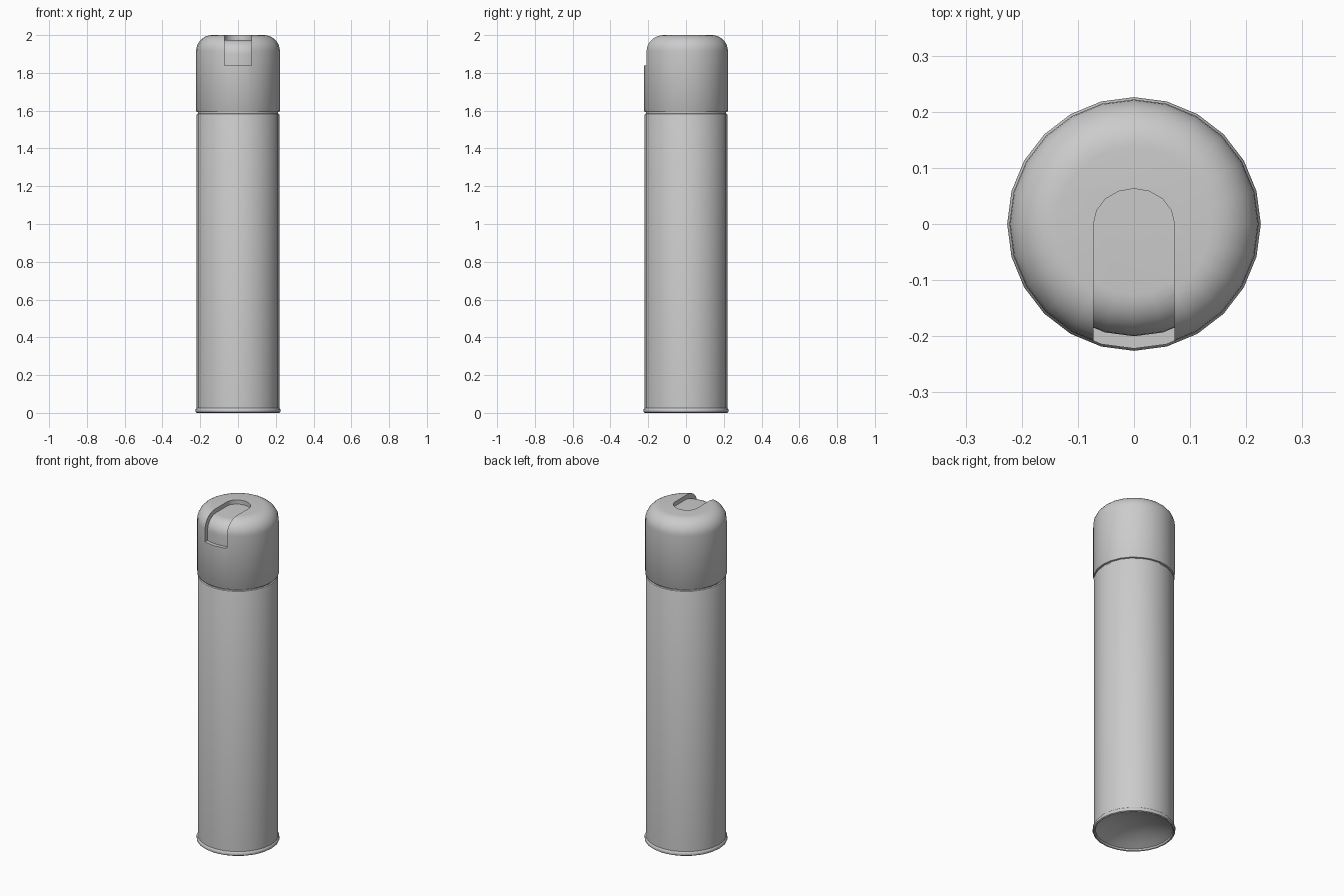
import bpy, bmesh, math

if "Cube" in bpy.data.objects:
    bpy.data.objects.remove(bpy.data.objects["Cube"])

SIDES = 24


def finish(name, bm):
    bmesh.ops.remove_doubles(bm, verts=bm.verts, dist=1e-5)
    bmesh.ops.recalc_face_normals(bm, faces=bm.faces)
    mesh = bpy.data.meshes.new(name)
    bm.to_mesh(mesh)
    bm.free()
    ob = bpy.data.objects.new(name, mesh)
    bpy.context.collection.objects.link(ob)
    return ob


def lathe(name, profile):
    """Revolve an (r, z) profile; open ends are capped flat."""
    bm = bmesh.new()
    rings = []
    for r, z in profile:
        if r == 0:
            rings.append([bm.verts.new((0, 0, z))] * SIDES)
        else:
            rings.append([bm.verts.new((r * math.cos(math.tau * i / SIDES),
                                        r * math.sin(math.tau * i / SIDES), z))
                          for i in range(SIDES)])
    for a, b in zip(rings, rings[1:]):
        for i in range(SIDES):
            j = (i + 1) % SIDES
            bm.faces.new(list(dict.fromkeys((a[i], a[j], b[j], b[i]))))
    for ring in (rings[0], rings[-1]):
        if ring[0] is not ring[1]:
            bm.faces.new(ring)
    return finish(name, bm)


def fillet(r, top, rad, n=8):
    """Quarter-round profile from the side wall to the flat top."""
    return [(r - rad + rad * math.cos(math.pi / 2 * i / n),
             top - rad + rad * math.sin(math.pi / 2 * i / n)) for i in range(n + 1)]


def subtract(target, cutter):
    mod = target.modifiers.new("cut", 'BOOLEAN')
    mod.operation = 'DIFFERENCE'
    mod.solver = 'EXACT'
    mod.object = cutter
    bpy.context.view_layer.objects.active = target
    bpy.ops.object.modifier_apply(modifier=mod.name)
    bpy.data.objects.remove(cutter)


def smooth(ob):
    bpy.ops.object.select_all(action='DESELECT')
    ob.select_set(True)
    bpy.context.view_layer.objects.active = ob
    bpy.ops.object.shade_smooth_by_angle(angle=math.radians(35))


# can body: concave base dome, rolled bottom rim, straight wall, neck under the cap
dome = [(0.21 * i / 6, 0.012 + 0.055 * (1 - (i / 6) ** 2)) for i in range(7)]
body = lathe("can_body", dome + [
    (0.213, 0.003), (0.218, 0.0), (0.224, 0.004), (0.226, 0.012), (0.224, 0.02),
    (0.219, 0.026), (0.219, 1.578), (0.217, 1.583), (0.211, 1.586), (0.211, 1.6)])

# cap with rounded shoulder
cap = lathe("cap", [(0.214, 1.592), (0.219, 1.594), (0.222, 1.599)]
            + fillet(0.222, 2.0, 0.085))

# finger slot: round-ended channel whose floor follows the cap at a constant depth
bm = bmesh.new()
outline = [(0.072 * math.cos(math.pi * i / 8), 0.063 * math.sin(math.pi * i / 8))
           for i in range(9)] + [(-0.072, -0.3), (0.072, -0.3)]
face = bm.faces.new([bm.verts.new((x, y, 1.84)) for x, y in outline])
ext = bmesh.ops.extrude_face_region(bm, geom=[face])
for v in ext["geom"]:
    if isinstance(v, bmesh.types.BMVert):
        v.co.z = 2.1
slot = finish("slot_cutter", bm)
slot.hide_render = True
core = lathe("slot_floor_cutter", [(0.2, 1.7)] + fillet(0.2, 1.975, 0.075))
core.hide_render = True
subtract(slot, core)
subtract(cap, slot)

for ob in (body, cap):
    smooth(ob)
